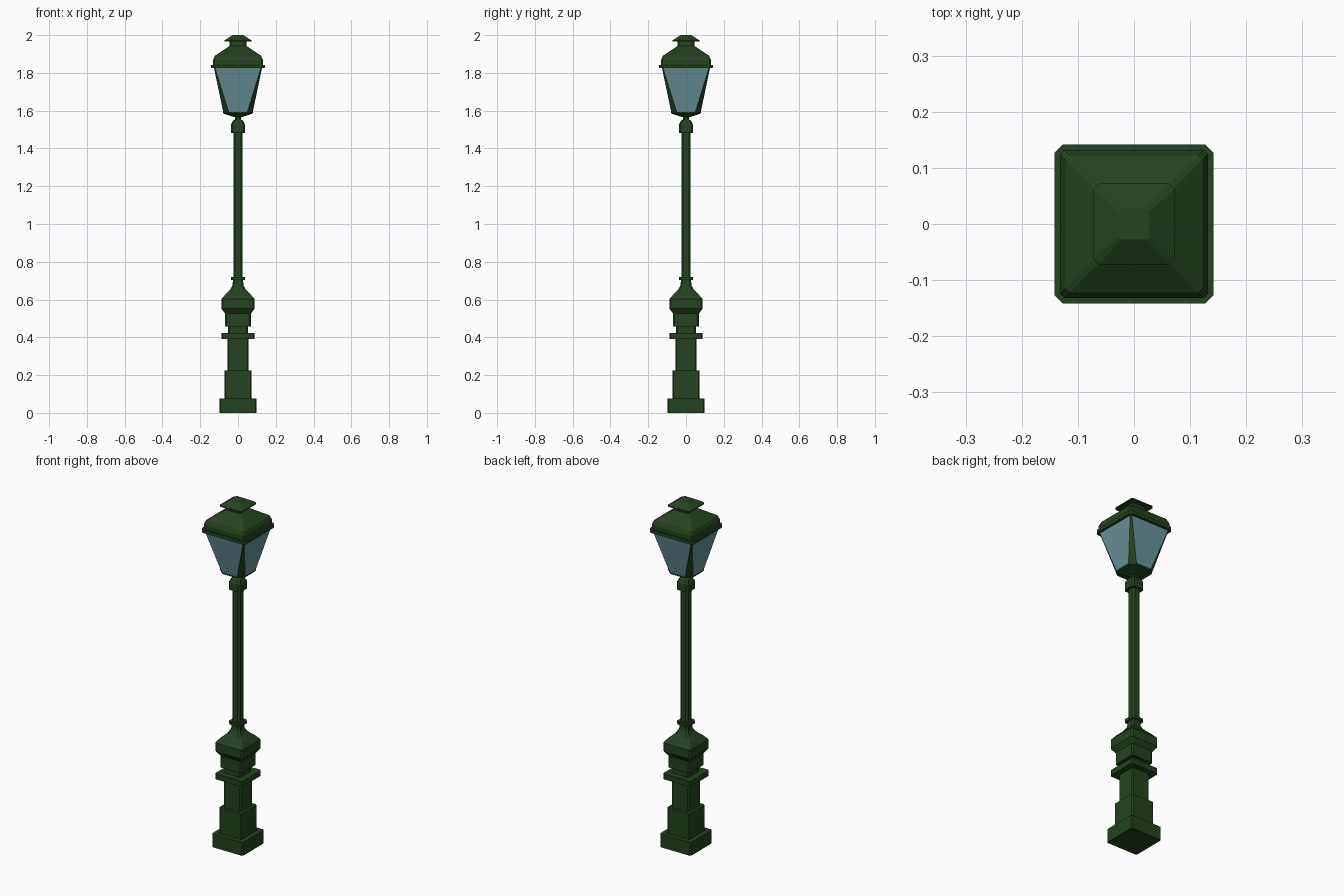
import bpy, bmesh


def material(name, color):
    m = bpy.data.materials.new(name)
    m.diffuse_color = color
    return m


GREEN = material("green_paint", (0.018, 0.055, 0.014, 1))
GLASS = material("glass_pane", (0.14, 0.29, 0.32, 1))


def ring(bm, r, c, z):
    """Square of half width r with corners cut by c, at height z."""
    a = r - c
    pts = [(a, -r), (r, -a), (r, a), (a, r), (-a, r), (-r, a), (-r, -a), (-a, -r)]
    return [bm.verts.new((x, y, z)) for x, y in pts]


def loft(name, profile, panes=False):
    """Stack chamfered squares (half width, corner cut, z) into a closed solid."""
    bm = bmesh.new()
    rings = [ring(bm, *p) for p in profile]
    for lo, hi in zip(rings, rings[1:]):
        for i in range(8):
            j = (i + 1) % 8
            f = bm.faces.new((lo[i], lo[j], hi[j], hi[i]))
            # odd sides are the wide ones, even sides are the cut corners
            f.material_index = 1 if panes and i % 2 else 0
    bm.faces.new(rings[0][::-1])
    bm.faces.new(rings[-1])
    bmesh.ops.recalc_face_normals(bm, faces=bm.faces)
    me = bpy.data.meshes.new(name)
    bm.to_mesh(me)
    bm.free()
    me.materials.append(GREEN)
    if panes:
        me.materials.append(GLASS)
    ob = bpy.data.objects.new(name, me)
    bpy.context.collection.objects.link(ob)
    return ob


# Stepped square pedestal
loft("pedestal", [
    (0.099, 0.006, 0), (0.099, 0.006, 0.077),
    (0.072, 0.007, 0.077), (0.072, 0.007, 0.225),
    (0.056, 0.006, 0.225), (0.056, 0.006, 0.392),
    (0.088, 0.008, 0.392), (0.088, 0.008, 0.423),
    (0.052, 0.006, 0.423), (0.052, 0.006, 0.457),
    (0.068, 0.007, 0.457), (0.068, 0.007, 0.525),
    (0.088, 0.009, 0.552), (0.088, 0.009, 0.602),
    (0.067, 0.009, 0.627), (0.045, 0.009, 0.648),
    (0.030, 0.009, 0.672), (0.026, 0.009, 0.705)])

# Slim pole with a ring at its foot
loft("pole_ring", [(0.038, 0.012, 0.704), (0.038, 0.012, 0.719)])
loft("pole", [(0.025, 0.010, 0.70), (0.025, 0.010, 1.49)])

# Collar under the lantern
loft("pole_collar", [
    (0.038, 0.010, 1.482), (0.038, 0.010, 1.525),
    (0.026, 0.008, 1.548), (0.015, 0.005, 1.555), (0.015, 0.005, 1.575)])

# Lantern cup, glazed body and rim
loft("lantern_cup", [
    (0.020, 0.007, 1.566), (0.076, 0.029, 1.584), (0.080, 0.030, 1.592)])
loft("lantern_panes", [(0.078, 0.029, 1.592), (0.127, 0.006, 1.825)], panes=True)
loft("lantern_rim", [(0.142, 0.015, 1.825), (0.142, 0.015, 1.843)])

# Roof with chimney cap
loft("lantern_roof", [
    (0.132, 0.008, 1.843), (0.132, 0.008, 1.868),
    (0.122, 0.008, 1.891), (0.044, 0.008, 1.943), (0.044, 0.008, 1.968)])
loft("chimney_cap", [
    (0.072, 0.010, 1.966), (0.072, 0.010, 1.972), (0.028, 0.005, 2.0)])
